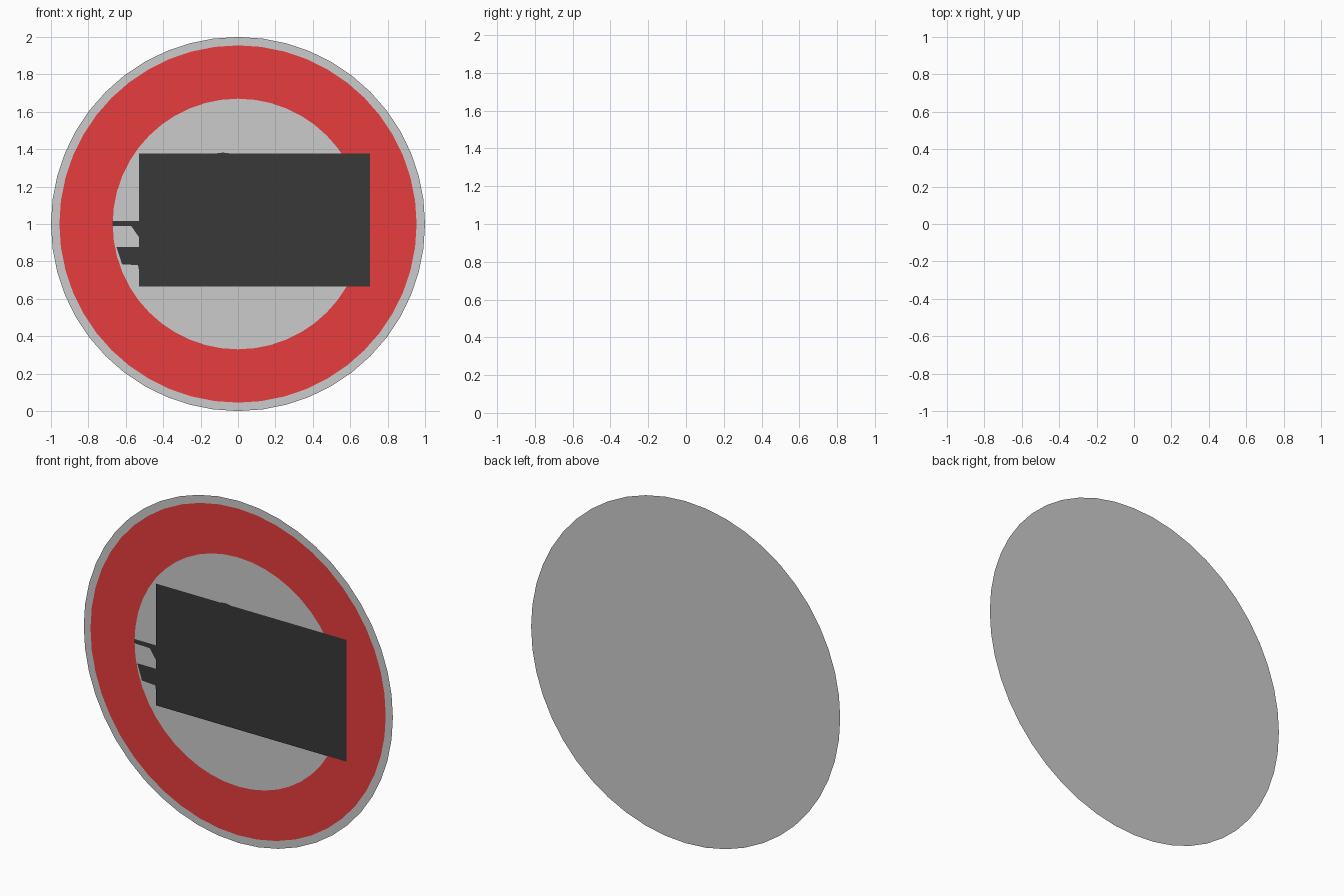
import bpy, math

if "Cube" in bpy.data.objects:
    bpy.data.objects.remove(bpy.data.objects["Cube"])

SEG = 48
CZ = 1.0


def material(name, rgb):
    m = bpy.data.materials.new(name)
    m.diffuse_color = (*rgb, 1)
    m.use_nodes = True
    m.node_tree.nodes["Principled BSDF"].inputs["Base Color"].default_value = m.diffuse_color
    return m


red = material("red_paint", (0.8, 0.045, 0.047))
black = material("black_paint", (0.04, 0.04, 0.04))


def flat(name, pts, faces, y, mat=None):
    """Flat sheet in the xz plane, facing the front."""
    me = bpy.data.meshes.new(name)
    me.from_pydata([(x, y, z) for x, z in pts], [], faces)
    me.update()
    ob = bpy.data.objects.new(name, me)
    bpy.context.collection.objects.link(ob)
    if mat:
        me.materials.append(mat)
    return ob


def circle(r, cx=0, cz=CZ, n=SEG):
    return [(cx + r * math.cos(2 * math.pi * i / n),
             cz + r * math.sin(2 * math.pi * i / n)) for i in range(n)]


def shape(name, pts, y, mat=None):
    return flat(name, pts, [range(len(pts))], y, mat)


# Sign plate
shape("sign_plate", circle(1.0), 0.003)

# Red border ring
flat("border_ring", circle(0.955) + circle(0.67),
     [(i, (i + 1) % SEG, SEG + (i + 1) % SEG, SEG + i) for i in range(SEG)],
     0.001, red)

# Dark symbol panel
shape("symbol_panel", [(-0.53, 0.665), (0.705, 0.665), (0.705, 1.377), (-0.53, 1.377)],
      -0.003, black)

# Symbol parts just behind the panel, poking out at the left and top
Y = -0.002
shape("symbol_upper_bar", [(-0.67, 0.99), (-0.57, 0.988), (-0.53, 0.93),
                           (-0.45, 0.93), (-0.45, 1.015), (-0.67, 1.015)], Y, black)
shape("symbol_lower_bar", [(-0.62, 0.785), (-0.535, 0.78), (-0.53, 0.755), (-0.45, 0.755),
                           (-0.45, 0.878), (-0.65, 0.878)], Y, black)
shape("symbol_head", circle(0.12, -0.08, 1.262, 24), Y, black)
